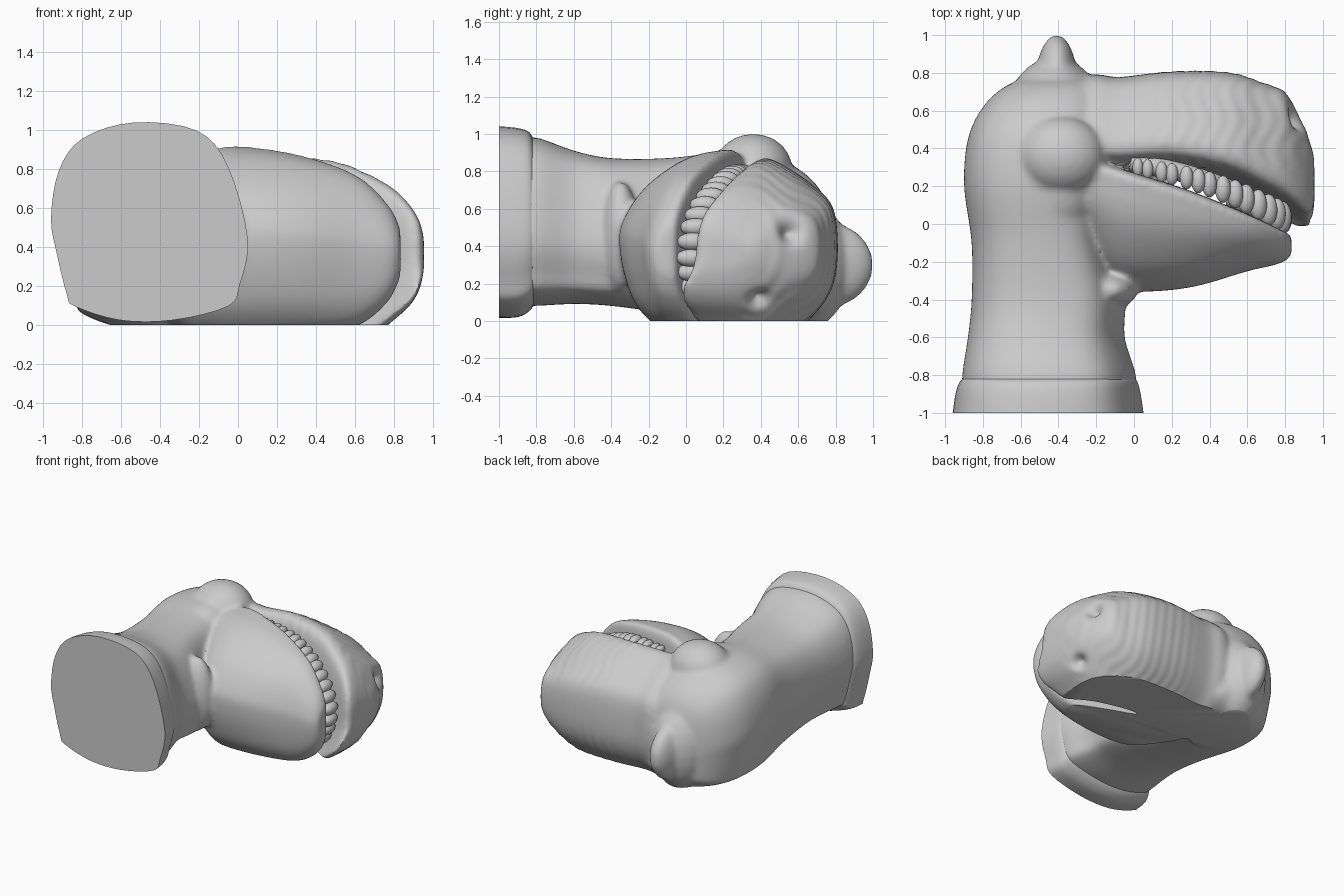
import bpy, bmesh, math
from mathutils import Vector

cube = bpy.data.objects.get("Cube")
if cube:
    bpy.data.objects.remove(cube, do_unlink=True)

clay = bpy.data.materials.new("light_grey_clay")
clay.use_nodes = True
clay.diffuse_color = (0.6, 0.6, 0.6, 1)
clay.node_tree.nodes["Principled BSDF"].inputs["Base Color"].default_value = (0.6, 0.6, 0.6, 1)


def spline(points, steps, closed=False):
    """Smooth curve through points of any dimension."""
    pts = [Vector(p) for p in points]
    n = len(pts)
    get = (lambda i: pts[i % n]) if closed else (lambda i: pts[max(0, min(n - 1, i))])
    out = []
    for i in range(n if closed else n - 1):
        a, b, c, d = (get(i + k) for k in (-1, 0, 1, 2))
        for s in range(steps):
            t = s / steps
            out.append(b + (c - a) * (t / 2) + (a * 2 - b * 5 + c * 4 - d) * (t * t / 2)
                       + (b * 3 - a - c * 3 + d) * (t ** 3 / 2))
    return out if closed else out + [pts[-1]]


def make_object(name, bm):
    bmesh.ops.recalc_face_normals(bm, faces=bm.faces)
    mesh = bpy.data.meshes.new(name)
    bm.to_mesh(mesh)
    bm.free()
    obj = bpy.data.objects.new(name, mesh)
    bpy.context.collection.objects.link(obj)
    mesh.materials.append(clay)
    return obj


def loft(name, profile, stations, place, steps=5):
    """Stations are (along, low u, high u, low v, high v)."""
    bm = bmesh.new()
    ring = spline(profile, 4, True)
    rows = []
    for a, u0, u1, v0, v1 in spline(stations, steps):
        rows.append([bm.verts.new(place(a, u0 + (u1 - u0) * p[0], v0 + (v1 - v0) * p[1])) for p in ring])
    n = len(ring)
    for r, s in zip(rows, rows[1:]):
        for i in range(n):
            bm.faces.new((r[i], r[(i + 1) % n], s[(i + 1) % n], s[i]))
    bm.faces.new(rows[0])
    bm.faces.new(rows[-1])
    return make_object(name, bm)


def ball(name, centre, radii):
    bm = bmesh.new()
    bmesh.ops.create_uvsphere(bm, u_segments=20, v_segments=12, radius=1)
    bmesh.ops.scale(bm, vec=radii, verts=bm.verts)
    bmesh.ops.translate(bm, vec=centre, verts=bm.verts)
    return make_object(name, bm)


def along_x(a, u, v):
    return (a, u, v)


def along_y(a, u, v):
    return (u, a, v)


# Cross-sections, in fractions of their width and height
neck_profile = [(0, .52), (.04, .76), (.16, .92), (.42, 1), (.74, .96), (.9, .78),
                (1, .42), (.96, .19), (.9, .08), (.62, .01), (.35, .01), (.12, .08), (.08, .14), (.03, .34)]
snout_profile = [(-.14, .02), (-.1, .15), (-.02, .35), (.01, .6), (.04, .8), (.1, .96), (.25, 1), (.5, .94),
                 (.75, .85), (.94, .75), (1, .6), (.99, .38), (.89, .23), (.68, .1), (.4, 0)]
jaw_profile = [(1, .96), (.85, 1), (.55, .95), (.22, .8), (.03, .62), (0, .5), (.05, .32),
               (.17, .15), (.42, .03), (.9, 0), (1, .05), (1, .5)]

neck = loft("neck_and_skull", neck_profile, [
    (-.95, -.91, .01, .08, .98), (-.8, -.91, .01, .08, .98), (-.6, -.88, -.05, .09, .91),
    (-.4, -.86, -.05, .08, .87), (-.1, -.86, -.12, .04, .87), (.2, -.9, -.12, 0, .9),
    (.45, -.88, -.1, -.02, .88), (.62, -.8, -.1, -.02, .8), (.73, -.68, -.15, .02, .68),
    (.79, -.52, -.25, .1, .5)], along_y)
snout = loft("upper_snout", snout_profile, [
    (-.6, .2, .6, .0, .75), (-.25, .3, .78, -.1, .85), (-.08, .3, .775, -.1, .86),
    (.2, .31, .805, -.1, .87), (.5, .25, .8, -.1, .84), (.68, .17, .745, -.06, .77),
    (.8, .11, .695, .03, .7), (.88, .06, .56, .1, .62), (.93, .05, .44, .18, .54),
    (.955, .1, .34, .28, .45)], along_x)
jaw = loft("lower_jaw", jaw_profile, [
    (-.5, .0, .25, .1, .75), (-.3, -.1, .32, -.02, .86), (-.15, -.29, .31, -.06, .89),
    (.0, -.355, .265, -.08, .91), (.3, -.335, .17, -.06, .87), (.6, -.25, .05, -.01, .77),
    (.77, -.21, -.03, .12, .62), (.835, -.17, -.06, .25, .5)], along_x)
throat = ball("throat", (-.12, -.35, .45), (.14, .1, .3))

# Eye bumps, one on each side of the rolled head
brow = ball("near_eye_bump", (-.385, .36, .815), (.235, .21, .187))
brow_tail = ball("near_eye_tail", (-.4, .2, .75), (.19, .25, .16))
far_eye = ball("far_eye_bump", (-.41, .755, .3), (.11, .25, .23))
far_root = ball("far_eye_root", (-.42, .66, .3), (.23, .22, .34))

# Fuse the parts into one sculpted skin
bpy.ops.object.select_all(action='DESELECT')
for p in (neck, snout, jaw, throat, brow, brow_tail, far_eye, far_root):
    p.select_set(True)
bpy.context.view_layer.objects.active = neck
bpy.ops.object.join()
head = bpy.context.view_layer.objects.active
head.name = "head_skin"
fuse = head.modifiers.new("fuse", 'REMESH')
fuse.mode = 'VOXEL'
fuse.voxel_size = .015
relax = head.modifiers.new("relax", 'SMOOTH')
relax.factor = .5
relax.iterations = 20
for m in ("fuse", "relax"):
    bpy.ops.object.modifier_apply(modifier=m)

# Nostril dimples and faint skin folds, then the flat underside
bm = bmesh.new()
bm.from_mesh(head.data)
bm.normal_update()
nostrils = [(Vector((.86, .56, .48)), .06), (Vector((.88, .4, .1)), .05)]
moves = []
for v in bm.verts:
    x, y, z = v.co
    depth = 0
    for c, r in nostrils:
        depth -= .07 * math.exp(-((v.co - c).length / r) ** 2)
    if x > 0 and y > .3:
        depth += .0015 * math.sin(x * 75 + z * 9 + 2 * math.sin(y * 20)) * min(1, x * 4)
    moves.append((v, v.normal * depth))
for v, d in moves:
    v.co += d
cut = bmesh.ops.bisect_plane(bm, geom=bm.verts[:] + bm.edges[:] + bm.faces[:],
                             plane_co=(0, 0, 0), plane_no=(0, 0, -1), clear_outer=True)
rim = [e for e in cut["geom_cut"] if isinstance(e, bmesh.types.BMEdge)]
bmesh.ops.holes_fill(bm, edges=rim, sides=0)
bm.to_mesh(head.data)
bm.free()

# Collar at the foot of the neck
collar = loft("neck_collar", neck_profile, [
    (-1, -.96, .05, .015, 1.04), (-.9, -.945, .035, .02, 1.03), (-.84, -.925, .02, .05, 1.01),
    (-.81, -.9, .0, .09, .96)], along_y)

# Row of rounded teeth following the lip
gumline = spline([(.02, .3, .81), (.3, .24, .79), (.52, .165, .71), (.68, .09, .6),
                  (.78, .04, .45), (.78, .03, .3), (.7, .05, .15), (.55, .11, .08)], 12)
teeth = []
last = None
for p in gumline:
    size = .028 + .02 * max(0, min(1, p.x / .7))
    if last is None or (p - last).length > size * 1.6:
        teeth.append(ball("tooth", p, (size, size * 1.75, size)))
        last = p

# Gum ridge behind the teeth
gum = bpy.data.curves.new("gum_ridge", 'CURVE')
gum.dimensions = '3D'
gum.bevel_depth = .05
line = gum.splines.new('POLY')
line.points.add(len(gumline) - 1)
for pt, p in zip(line.points, gumline):
    pt.co = (p.x - .04, p.y + .03, p.z + (.4 - p.z) * .1, 1)
gum.materials.append(clay)
bpy.context.collection.objects.link(bpy.data.objects.new("gum_ridge", gum))

# Smooth shading with crisp cut edges
bpy.ops.object.select_all(action='DESELECT')
for o in [head, collar] + teeth:
    o.select_set(True)
bpy.context.view_layer.objects.active = head
bpy.ops.object.shade_smooth_by_angle(angle=math.radians(40))
